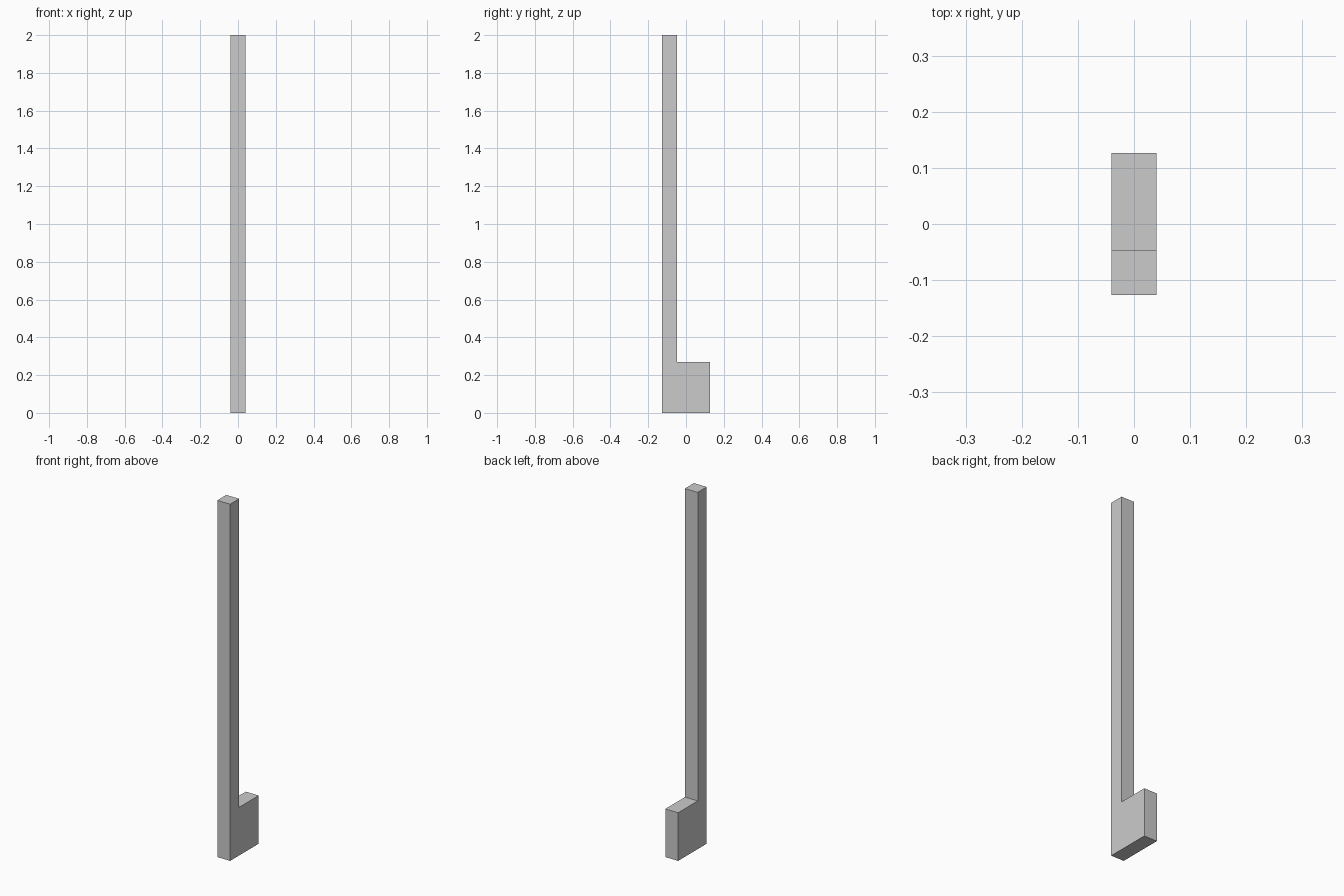
import bpy, bmesh

if "Cube" in bpy.data.objects:
    bpy.data.objects.remove(bpy.data.objects["Cube"])

# L-shaped side profile as (y, z): tall post in front, low foot block behind
HALF_WIDTH = 0.04
FRONT, POST_BACK, FOOT_BACK = -0.1265, -0.047, 0.1265
FOOT_TOP, POST_TOP = 0.27, 2.0
profile = [(FRONT, 0), (FOOT_BACK, 0), (FOOT_BACK, FOOT_TOP),
           (POST_BACK, FOOT_TOP), (POST_BACK, POST_TOP), (FRONT, POST_TOP)]

# Post and foot: the profile extruded across x as one solid
bm = bmesh.new()
face = bm.faces.new([bm.verts.new((-HALF_WIDTH, y, z)) for y, z in profile])
extruded = bmesh.ops.extrude_face_region(bm, geom=[face], use_keep_orig=True)
verts = [g for g in extruded["geom"] if isinstance(g, bmesh.types.BMVert)]
bmesh.ops.translate(bm, verts=verts, vec=(2 * HALF_WIDTH, 0, 0))
bmesh.ops.recalc_face_normals(bm, faces=bm.faces)

mesh = bpy.data.meshes.new("post_with_foot")
bm.to_mesh(mesh)
bm.free()
bpy.context.collection.objects.link(bpy.data.objects.new("post_with_foot", mesh))
